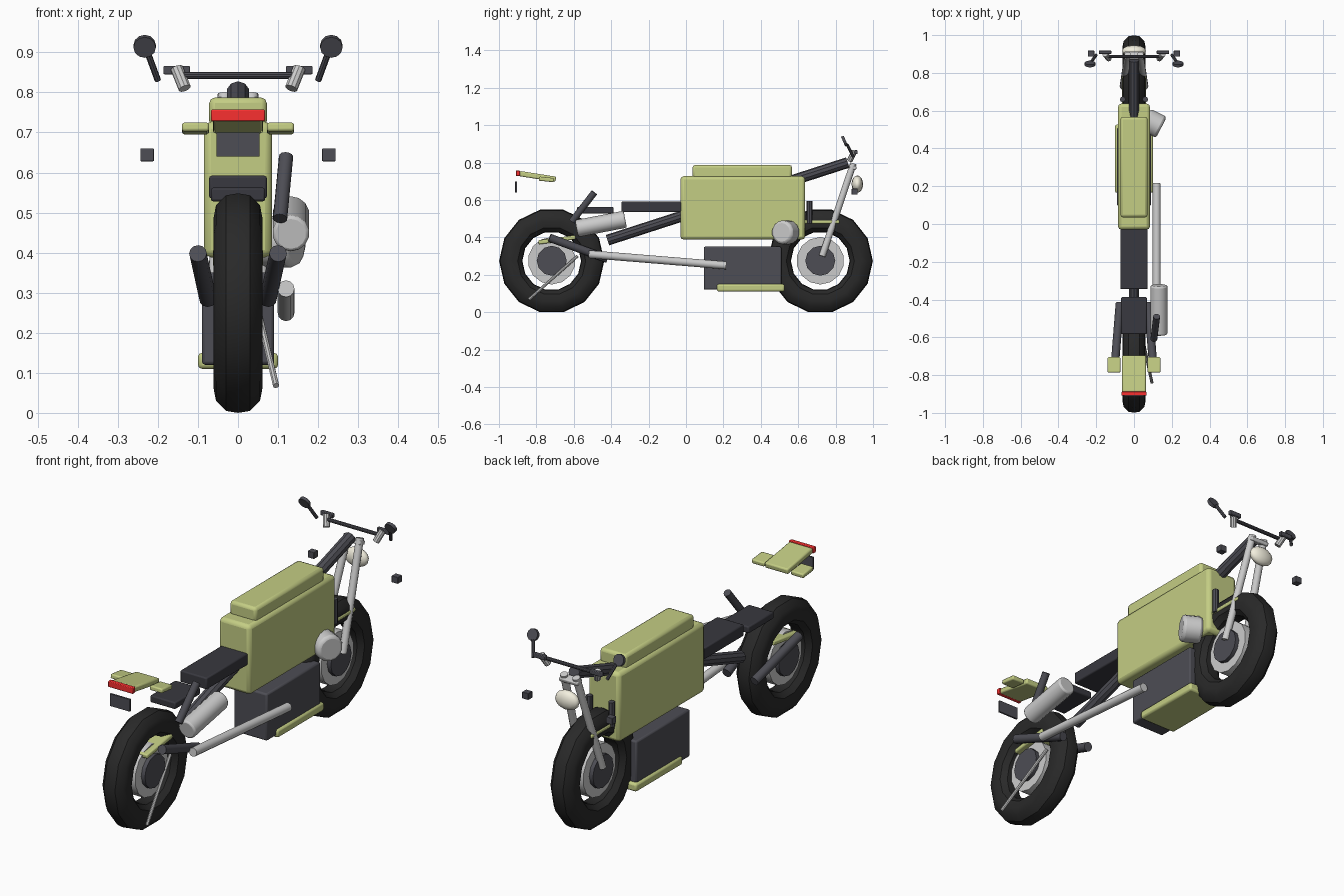
import bpy
import bmesh
from math import pi, radians, sin, cos
from mathutils import Vector

if "Cube" in bpy.data.objects:
    bpy.data.objects.remove(bpy.data.objects["Cube"])


def material(name, r, g, b):
    m = bpy.data.materials.new(name)
    m.diffuse_color = (r, g, b, 1)
    m.use_nodes = True
    m.node_tree.nodes["Principled BSDF"].inputs["Base Color"].default_value = m.diffuse_color
    return m


GREEN = material("olive_paint", 0.55, 0.61, 0.23)
DARK = material("dark_metal", 0.075, 0.075, 0.09)
SEAT = material("seat_black", 0.04, 0.04, 0.05)
RUBBER = material("rubber", 0.022, 0.022, 0.022)
STEEL = material("steel", 0.75, 0.75, 0.78)
RED = material("red_lens", 0.95, 0.03, 0.03)
CREAM = material("lamp_lens", 0.9, 0.87, 0.74)


def finish(name, mat, bevel=0.0, smooth=True):
    o = bpy.context.object
    o.name = name
    o.data.materials.append(mat)
    if bevel:
        m = o.modifiers.new("edges", "BEVEL")
        m.width, m.segments = bevel, 2
        m.limit_method, m.angle_limit = "ANGLE", radians(50)
    if smooth:
        bpy.ops.object.shade_smooth_by_angle(angle=radians(35))
    return o


def box(name, x, y, z, mat, bevel=0.006, tilt=0.0):
    """Box from (min, max) ranges on each axis, tilted about x."""
    mid = [(a + b) / 2 for a, b in (x, y, z)]
    bpy.ops.mesh.primitive_cube_add(size=1, location=mid)
    o = bpy.context.object
    o.scale = [b - a for a, b in (x, y, z)]
    bpy.ops.object.transform_apply(location=False, rotation=False, scale=True)
    o.rotation_euler.x = tilt
    return finish(name, mat, bevel)


def tube(name, a, b, r, mat, sides=12, bevel=0.0):
    """Cylinder between two points."""
    a, b = Vector(a), Vector(b)
    d = b - a
    bpy.ops.mesh.primitive_cylinder_add(vertices=sides, radius=r, depth=d.length,
                                        location=(a + b) / 2,
                                        rotation=d.to_track_quat('Z', 'Y').to_euler())
    return finish(name, mat, bevel)


def ball(name, loc, scale, mat):
    bpy.ops.mesh.primitive_uv_sphere_add(segments=12, ring_count=8, radius=1, location=loc)
    bpy.context.object.scale = scale
    return finish(name, mat)


def tyre(name, y, z, sides=14):
    """Closed section of (x, radius) points swept around the axle."""
    half = [(0.03, 0.276), (0.055, 0.25), (0.061, 0.218), (0.055, 0.182), (0.03, 0.16)]
    section = [(0, 0.281)] + half + [(0, 0.157)] + [(-x, r) for x, r in reversed(half)]
    bm = bmesh.new()
    rings = [[bm.verts.new((x, r * cos(2 * pi * i / sides), r * sin(2 * pi * i / sides)))
              for x, r in section] for i in range(sides)]
    n = len(section)
    for i in range(sides):
        a, b = rings[i], rings[(i + 1) % sides]
        for k in range(n):
            bm.faces.new((a[k], a[(k + 1) % n], b[(k + 1) % n], b[k]))
    bmesh.ops.recalc_face_normals(bm, faces=bm.faces)
    mesh = bpy.data.meshes.new(name)
    bm.to_mesh(mesh)
    bm.free()
    o = bpy.data.objects.new(name, mesh)
    o.location = (0, y, z)
    bpy.context.collection.objects.link(o)
    bpy.ops.object.select_all(action='DESELECT')
    bpy.context.view_layer.objects.active = o
    o.select_set(True)
    return finish(name, RUBBER)


# Wheels
for end, y in (("rear", -0.718), ("front", 0.718)):
    tyre(end + "_tyre", y, 0.274)
    tube(end + "_rim", (-0.035, y, 0.275), (0.035, y, 0.275), 0.127, STEEL, 14)
    tube(end + "_hub", (-0.055, y, 0.275), (0.055, y, 0.275), 0.08, DARK, 12)

# Fenders crossing the wheels
box("rear_guard", (-0.062, 0.062), (-0.79, -0.59), (0.376, 0.398), GREEN, 0.006, radians(8))
box("front_fender", (-0.064, 0.064), (0.62, 0.82), (0.473, 0.492), GREEN, 0.006)

# Body shell and top panel
box("tank_body", (-0.085, 0.085), (-0.03, 0.637), (0.388, 0.727), GREEN, 0.018)
box("tank_top", (-0.072, 0.072), (0.035, 0.567), (0.715, 0.787), GREEN, 0.014)

# Frame, engine and skid plate
tube("backbone", (0, -0.42, 0.385), (0, 0.865, 0.80), 0.029, DARK, 10)
box("engine", (-0.09, 0.09), (0.095, 0.51), (0.12, 0.35), DARK, 0.008)
box("skid_plate", (-0.1, 0.1), (0.165, 0.527), (0.11, 0.15), GREEN, 0.01)

# Seats
box("seat", (-0.072, 0.072), (-0.345, 0.0), (0.535, 0.592), SEAT, 0.006)
box("rear_seat", (-0.068, 0.068), (-0.583, -0.387), (0.528, 0.562), SEAT, 0.006)

# Exhaust, air cleaner, lever and stand on the right side
tube("exhaust_pipe", (0.12, -0.52, 0.31), (0.12, 0.215, 0.25), 0.021, STEEL)
tube("muffler", (0.132, -0.585, 0.447), (0.132, -0.325, 0.497), 0.046, STEEL, 14, 0.008)
tube("air_cleaner", (0.06, 0.555, 0.427), (0.145, 0.511, 0.427), 0.064, STEEL, 14, 0.014)
tube("lever", (0.105, -0.61, 0.485), (0.12, -0.49, 0.64), 0.018, DARK)
tube("side_stand", (0.04, -0.58, 0.3), (0.095, -0.84, 0.068), 0.008, STEEL, 8)

# Tail with lamp and plate
box("tail", (-0.063, 0.063), (-0.893, -0.695), (0.712, 0.74), GREEN, 0.007, radians(-9))
box("tail_lamp", (-0.067, 0.067), (-0.909, -0.888), (0.728, 0.757), RED, 0.003)
box("number_plate", (-0.054, 0.054), (-0.913, -0.904), (0.64, 0.7), DARK, 0.001)

# Front headlamp and steering clamp
ball("headlamp", (0, 0.916, 0.685), (0.064, 0.031, 0.046), CREAM)
box("steering_clamp", (-0.05, 0.05), (0.872, 0.912), (0.765, 0.785), STEEL, 0.005, radians(-18))
tube("handlebar", (-0.15, 0.887, 0.842), (0.15, 0.887, 0.842), 0.009, DARK, 10)

# Mirrored pairs
for side, s in (("left", -1), ("right", 1)):
    tube(side + "_swingarm", (s * 0.1, -0.73, 0.398), (s * 0.075, -0.42, 0.285), 0.022, DARK)
    tube(side + "_fork", (s * 0.058, 0.728, 0.3), (s * 0.033, 0.895, 0.795), 0.018, STEEL)
    tube(side + "_radiator_post", (s * 0.06, 0.66, 0.475), (s * 0.06, 0.66, 0.595), 0.015, DARK, 8)
    pod = sorted((s * 0.072, s * 0.14))
    box(side + "_tail_pod", pod, (-0.787, -0.705), (0.699, 0.721), GREEN, 0.006, radians(-6))
    lamp = sorted((s * 0.21, s * 0.244))
    box(side + "_indicator", lamp, (0.886, 0.918), (0.628, 0.66), DARK, 0.002)
    tube(side + "_riser", (s * 0.133, 0.875, 0.81), (s * 0.153, 0.9, 0.86), 0.016, STEEL, 10)
    grip = sorted((s * 0.12, s * 0.186))
    box(side + "_grip", grip, (0.9, 0.918), (0.845, 0.866), DARK, 0.003)
    tube(side + "_mirror_stem", (s * 0.2, 0.895, 0.83), (s * 0.225, 0.86, 0.898), 0.008, DARK, 8)
    tube(side + "_mirror", (s * 0.233, 0.854, 0.918), (s * 0.233, 0.84, 0.912), 0.028, DARK, 12)
